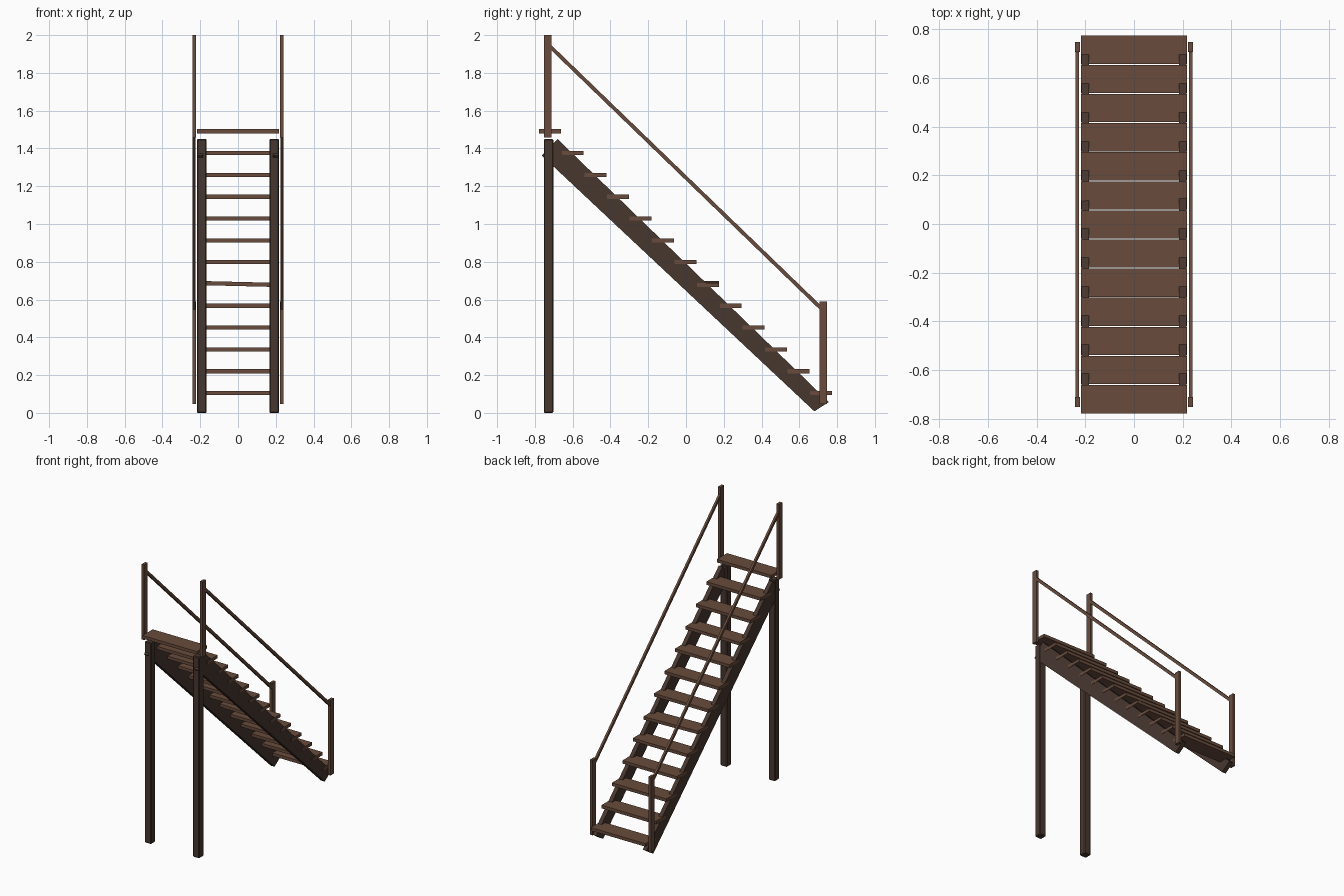
import bpy, bmesh, math
from mathutils import Vector

cube = bpy.data.objects.get("Cube")
if cube:
    bpy.data.objects.remove(cube, do_unlink=True)


def material(name, rgb):
    m = bpy.data.materials.new(name)
    m.use_nodes = True
    m.diffuse_color = (*rgb, 1)
    m.node_tree.nodes["Principled BSDF"].inputs["Base Color"].default_value = (*rgb, 1)
    return m


tread_wood = material("warm brown wood", (0.14, 0.072, 0.046))
frame_wood = material("dark brown wood", (0.064, 0.038, 0.028))


def slab(name, x0, x1, profile, mat, bevel=0):
    """Extrude a side profile of (y, z) points from x0 to x1."""
    bm = bmesh.new()
    face = bm.faces.new([bm.verts.new((x0, y, z)) for y, z in profile])
    moved = bmesh.ops.extrude_face_region(bm, geom=[face])["geom"]
    verts = [v for v in moved if isinstance(v, bmesh.types.BMVert)]
    bmesh.ops.translate(bm, verts=verts, vec=(x1 - x0, 0, 0))
    bmesh.ops.recalc_face_normals(bm, faces=bm.faces)
    mesh = bpy.data.meshes.new(name)
    bm.to_mesh(mesh)
    bm.free()
    mesh.materials.append(mat)
    ob = bpy.data.objects.new(name, mesh)
    bpy.context.collection.objects.link(ob)
    if bevel:
        mod = ob.modifiers.new("edge bevel", "BEVEL")
        mod.width, mod.segments = bevel, 1
    return ob


def rect(y0, y1, z0, z1):
    return [(y0, z0), (y1, z0), (y1, z1), (y0, z1)]


def bar(start, end, thickness):
    """Side profile of a straight bar between two (y, z) points."""
    a, b = Vector(start), Vector(end)
    d = (b - a).normalized()
    n = Vector((-d.y, d.x)) * thickness / 2
    return [a - n, b - n, b + n, a + n]


# Treads, one of them sitting slightly crooked
STEPS, CROOKED = 13, 5
half_width, half_depth, half_thick = 0.217, 0.058, 0.011
for i in range(STEPS):
    t = i / (STEPS - 1)
    y, z = 0.715 - 1.434 * t, 0.105 + 1.386 * t
    tread = slab(f"tread_{i + 1}", -half_width, half_width,
                 rect(-half_depth, half_depth, -half_thick, half_thick), tread_wood)
    tread.location = (0, y, z)
    if i == CROOKED:
        tread.rotation_euler.y = math.radians(1.4)

# Stringers, legs, posts and handrails on both sides
stringer = [(0.68, 0.008), (0.756, 0.058), (-0.68, 1.45), (-0.763, 1.362)]
for side, s in (("left", 1), ("right", -1)):
    slab(f"stringer_{side}", s * 0.185, s * 0.215, stringer, frame_wood)
    slab(f"support_leg_{side}", s * 0.166, s * 0.218,
         rect(-0.753, -0.702, 0, 1.45), frame_wood, 0.005)
    slab(f"upper_post_{side}", s * 0.222, s * 0.242,
         rect(-0.751, -0.711, 1.457, 2.0), tread_wood)
    slab(f"lower_post_{side}", s * 0.222, s * 0.242,
         rect(0.707, 0.747, 0.048, 0.59), tread_wood)
    slab(f"handrail_{side}", s * 0.225, s * 0.240,
         bar((-0.725, 1.945), (0.72, 0.549), 0.02), tread_wood)
